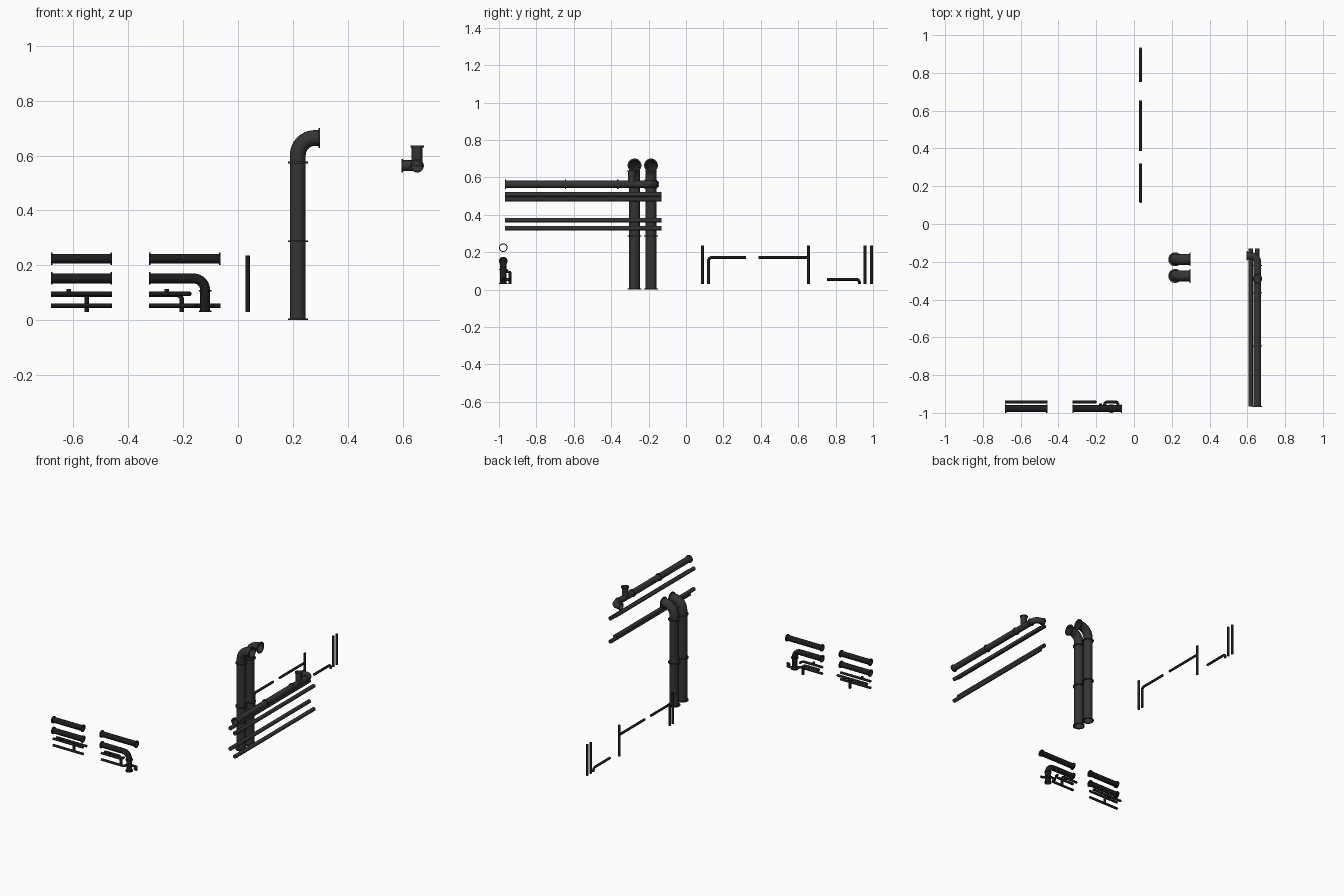
import bpy, bmesh, math
from mathutils import Vector

if "Cube" in bpy.data.objects:
    bpy.data.objects.remove(bpy.data.objects["Cube"])

DARK = bpy.data.materials.new("dark_iron")
DARK.diffuse_color = (0.035, 0.035, 0.035, 1)
DARK.use_nodes = True
DARK.node_tree.nodes["Principled BSDF"].inputs["Base Color"].default_value = DARK.diffuse_color
BLACK = bpy.data.materials.new("black_iron")
BLACK.diffuse_color = (0.012, 0.012, 0.012, 1)
BLACK.use_nodes = True
BLACK.node_tree.nodes["Principled BSDF"].inputs["Base Color"].default_value = BLACK.diffuse_color


def finish(bm, name, mat):
    bmesh.ops.recalc_face_normals(bm, faces=bm.faces)
    me = bpy.data.meshes.new(name)
    bm.to_mesh(me)
    bm.free()
    ob = bpy.data.objects.new(name, me)
    bpy.context.collection.objects.link(ob)
    me.materials.append(mat)
    bpy.ops.object.select_all(action='DESELECT')
    ob.select_set(True)
    bpy.context.view_layer.objects.active = ob
    bpy.ops.object.shade_smooth_by_angle(angle=math.radians(40))
    return ob


def rounded(points, bend):
    """Replace each corner of a path with a circular arc."""
    pts = [Vector(p) for p in points]
    out = [pts[0]]
    for a, b, c in zip(pts, pts[1:], pts[2:]):
        u, v = (a - b).normalized(), (c - b).normalized()
        half = u.angle(v) / 2
        d = bend / math.tan(half)
        centre = b + (u + v).normalized() * bend / math.sin(half)
        s, e = b + u * d - centre, b + v * d - centre
        ang = s.angle(e)
        for i in range(9):
            t = i / 8
            w = (s * math.sin((1 - t) * ang) + e * math.sin(t * ang)) / math.sin(ang)
            out.append(centre + w)
    return out + [pts[-1]]


def sweep(bm, path, r, sides):
    """Open tube along a path."""
    tang = []
    for i in range(len(path)):
        tang.append((path[min(i + 1, len(path) - 1)] - path[max(i - 1, 0)]).normalized())
    n = tang[0].orthogonal().normalized()
    prev, rings = tang[0], []
    for p, t in zip(path, tang):
        n = prev.rotation_difference(t) @ n
        b = t.cross(n)
        prev = t
        rings.append([bm.verts.new(p + r * (n * math.cos(a) + b * math.sin(a)))
                      for a in (2 * math.pi * k / sides for k in range(sides))])
    for A, B in zip(rings, rings[1:]):
        for k in range(sides):
            j = (k + 1) % sides
            bm.faces.new((A[k], A[j], B[j], B[k]))


def pipe(name, points, r, bend=0.03, mat=DARK, sides=16):
    bm = bmesh.new()
    sweep(bm, rounded(points, bend), r, sides)
    return finish(bm, name, mat)


def flange(name, pos, axis, r, R, mat=DARK, t=0.003, sides=20):
    """Flat collar ring round a pipe."""
    ax = {'x': Vector((1, 0, 0)), 'y': Vector((0, 1, 0)), 'z': Vector((0, 0, 1))}[axis]
    n = ax.orthogonal().normalized()
    b = ax.cross(n)
    bm = bmesh.new()
    prof = [(r, -t), (R, -t), (R, t), (r, t)]
    rings = [[bm.verts.new(Vector(pos) + ax * h + q * (n * math.cos(a) + b * math.sin(a)))
              for a in (2 * math.pi * k / sides for k in range(sides))] for q, h in prof]
    for m in range(4):
        A, B = rings[m], rings[(m + 1) % 4]
        for k in range(sides):
            j = (k + 1) % sides
            bm.faces.new((A[k], A[j], B[j], B[k]))
    return finish(bm, name, mat)


# two tall pipes with elbows
for i, y in enumerate((-0.275, -0.187)):
    x = 0.218
    pipe(f"tall_pipe_lower_{i}", [(x, y, 0), (x, y, 0.287)], 0.029, sides=24)
    pipe(f"tall_pipe_upper_{i}", [(x, y, 0.287), (x, y, 0.575)], 0.029, sides=24)
    pipe(f"tall_elbow_{i}", [(x, y, 0.575), (x, y, 0.664), (0.298, y, 0.664)], 0.029, 0.062, sides=24)
    for k, z in enumerate((0.003, 0.287, 0.575)):
        flange(f"tall_flange_{i}_{k}", (x, y, z), 'z', 0.029, 0.037)
    flange(f"elbow_flange_{i}", (0.296, y, 0.664), 'x', 0.029, 0.037)

# long flanged pipe with end elbow and upright branch
X, Z, R, F = 0.653, 0.563, 0.02, 0.025
pipe("long_pipe_a", [(X, -0.967, Z), (X, -0.645, Z)], R)
pipe("long_pipe_b", [(X, -0.645, Z), (X, -0.365, Z)], R)
pipe("long_pipe_branch_section", [(X, -0.365, Z), (X, -0.22, Z)], R)
pipe("long_pipe_elbow", [(X, -0.22, Z), (X, -0.168, Z), (0.597, -0.168, Z)], R, 0.035)
pipe("upright_branch", [(X, -0.29, Z), (X, -0.29, 0.635)], R)
for i, y in enumerate((-0.966, -0.645, -0.365, -0.22)):
    flange(f"long_flange_{i}", (X, y, Z), 'y', R, F)
flange("long_elbow_flange", (0.599, -0.168, Z), 'x', R, F)
flange("branch_flange", (X, -0.29, 0.633), 'z', R, F)

# thin long pipes below
for i, (x, z) in enumerate(((0.618, 0.508), (0.652, 0.483), (0.618, 0.371), (0.652, 0.328))):
    pipe(f"thin_long_pipe_{i}", [(x, -0.967, z), (x, -0.13, z)], 0.0125)

# row of small posts and bent tubes
x, r = 0.035, 0.008
for i, y in enumerate((0.088, 0.655, 0.957, 0.992)):
    pipe(f"small_post_{i}", [(x, y, 0.03), (x, y, 0.236)], r, mat=BLACK)
pipe("small_elbow_tall", [(x, 0.12, 0.03), (x, 0.12, 0.172), (x, 0.32, 0.172)], r, 0.02, BLACK)
pipe("small_tee_arm", [(x, 0.387, 0.172), (x, 0.655, 0.172)], r, mat=BLACK)
pipe("small_elbow_low", [(x, 0.753, 0.055), (x, 0.927, 0.055), (x, 0.927, 0.03)], r, 0.018, BLACK)

# front rack: left and right groups
Y, YB, R, F = -0.977, -0.942, 0.018, 0.023


def rack_pipe(name, x0, x1, z):
    pipe(name, [(x0, Y, z), (x1, Y, z)], R, mat=BLACK)
    for k, q in enumerate((x0 + 0.003, x1 - 0.003)):
        flange(f"{name}_flange_{k}", (q, Y, z), 'x', R, F, BLACK)


rack_pipe("left_top_pipe", -0.682, -0.459, 0.224)
rack_pipe("left_mid_pipe", -0.682, -0.459, 0.152)
rack_pipe("right_top_pipe", -0.325, -0.063, 0.224)
pipe("left_small_back", [(-0.682, YB, 0.092), (-0.459, YB, 0.092)], r, mat=BLACK)
pipe("left_small_drop", [(-0.552, YB, 0.092), (-0.552, YB, 0.03)], r, mat=BLACK)
pipe("left_small_front", [(-0.682, Y, 0.097), (-0.459, Y, 0.097)], r, mat=BLACK)
pipe("left_low_pipe", [(-0.682, Y, 0.053), (-0.459, Y, 0.053)], r, mat=BLACK)
pipe("left_stub", [(-0.617, Y, 0.097), (-0.617, Y, 0.113)], r, mat=BLACK)

# right group: large elbow, small elbows and bypass loop
pipe("right_elbow", [(-0.325, Y, 0.152), (-0.12, Y, 0.152), (-0.12, Y, 0.03)], R, 0.042, BLACK)
flange("right_elbow_flange_end", (-0.322, Y, 0.152), 'x', R, F, BLACK)
for k, z in enumerate((0.107, 0.033)):
    flange(f"right_elbow_flange_{k}", (-0.12, Y, z), 'z', R, F, BLACK)
pipe("right_small_drop", [(-0.325, YB, 0.092), (-0.205, YB, 0.092), (-0.205, YB, 0.03)], r, 0.018, BLACK)
pipe("right_small_bend", [(-0.325, Y, 0.096), (-0.177, Y, 0.096), (-0.177, -0.95, 0.096)], r, 0.018, BLACK)
pipe("right_stub", [(-0.26, Y, 0.096), (-0.26, Y, 0.113)], r, mat=BLACK)
pipe("bypass_pipe", [(-0.325, Y, 0.053), (-0.155, Y, 0.053), (-0.155, YB, 0.053),
                     (-0.085, YB, 0.053), (-0.085, Y, 0.053), (-0.063, Y, 0.053)], r, 0.014, BLACK)
